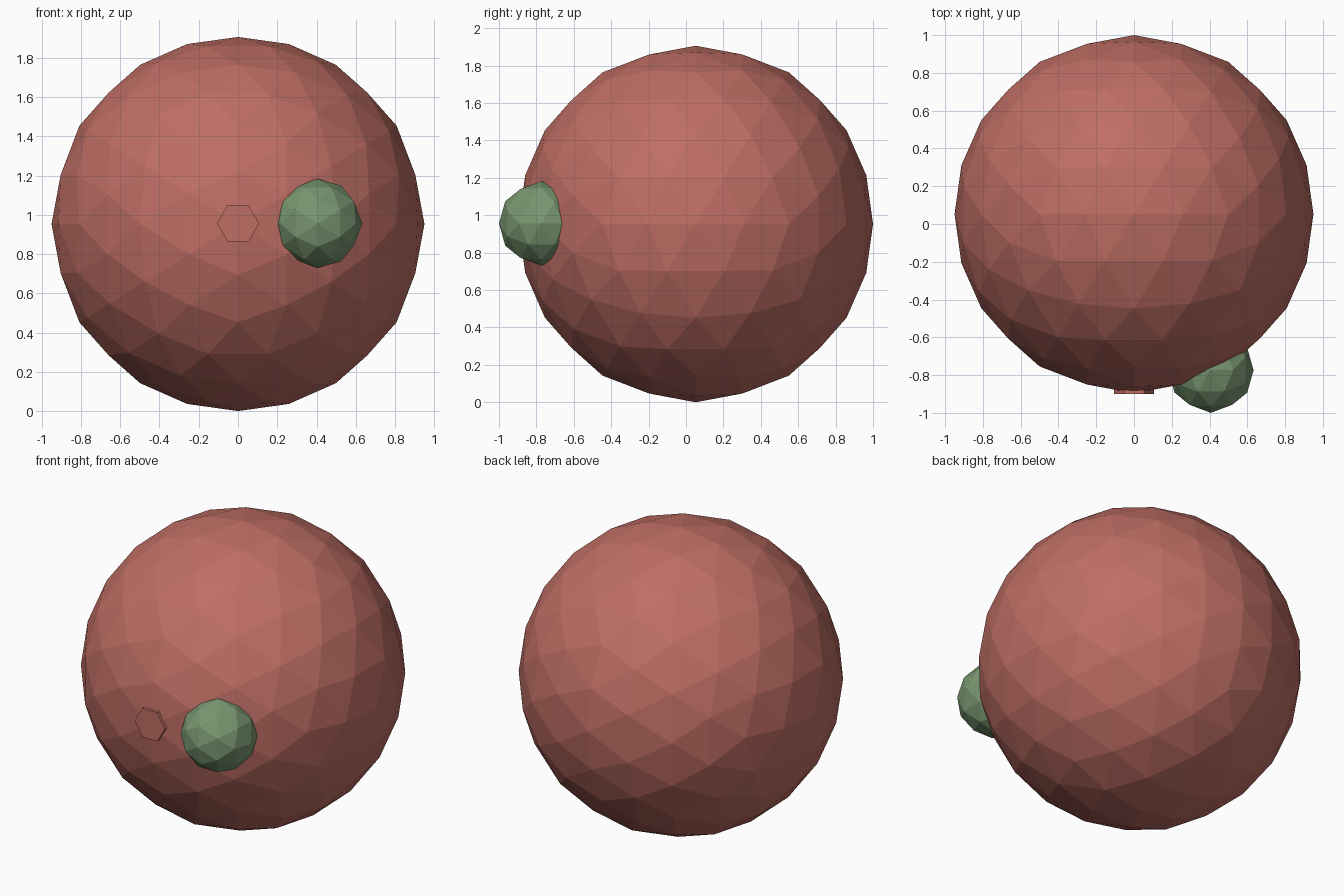
import bpy, bmesh, math
from mathutils import Matrix, Vector

cube = bpy.data.objects.get("Cube")
if cube:
    bpy.data.objects.remove(cube)


def material(name, rgb):
    mat = bpy.data.materials.new(name)
    mat.use_nodes = True
    mat.diffuse_color = (*rgb, 1)
    mat.node_tree.nodes["Principled BSDF"].inputs["Base Color"].default_value = (*rgb, 1)
    return mat


def add_object(name, bm, mat):
    bmesh.ops.recalc_face_normals(bm, faces=bm.faces)
    mesh = bpy.data.meshes.new(name)
    bm.to_mesh(mesh)
    bm.free()
    mesh.materials.append(mat)
    obj = bpy.data.objects.new(name, mesh)
    bpy.context.collection.objects.link(obj)
    return obj


def faceted_ball(name, centre, radii, levels, mat):
    """Icosahedron with an edge centred on each axis, split and rounded."""
    bm = bmesh.new()
    bmesh.ops.create_icosphere(bm, subdivisions=1, radius=1)
    tilt = Matrix.Rotation(-math.atan(2) / 2, 3, 'Y')
    top_pair = sorted(bm.verts, key=lambda v: -(tilt @ v.co).z)[:2]
    if abs((tilt @ top_pair[0].co).z - (tilt @ top_pair[1].co).z) > 0.01:
        tilt = tilt.inverted()
    bmesh.ops.rotate(bm, verts=bm.verts, matrix=tilt)
    for _ in range(levels):
        bmesh.ops.subdivide_edges(bm, edges=bm.edges[:], cuts=1, use_grid_fill=True)
        for v in bm.verts:
            v.co.normalize()
    bmesh.ops.scale(bm, verts=bm.verts, vec=radii)
    bmesh.ops.translate(bm, verts=bm.verts, vec=centre)
    return add_object(name, bm, mat)


red = material("dusty red", (0.515, 0.156, 0.127))
green = material("leaf green", (0.188, 0.305, 0.162))

# Large body and the small ball set into its front left
faceted_ball("body", Vector((0, 0.052, 0.953)), (0.95, 0.948, 0.953), 2, red)
faceted_ball("side_bump", Vector((0.407, -0.774, 0.956)), (0.226, 0.226, 0.226), 1, green)

# Six-sided disc on the front, pointing along y
bm = bmesh.new()
bmesh.ops.create_cone(bm, cap_ends=True, segments=6, radius1=0.107, radius2=0.107, depth=0.06)
# Turn corners to the sides, then face the disc forwards
corner = max(bm.verts, key=lambda v: v.co.x)
if abs(corner.co.y) > 0.01:
    bmesh.ops.rotate(bm, verts=bm.verts, matrix=Matrix.Rotation(math.pi / 6, 3, 'Z'))
bmesh.ops.rotate(bm, verts=bm.verts, matrix=Matrix.Rotation(math.pi / 2, 3, 'X'))
bmesh.ops.translate(bm, verts=bm.verts, vec=(0, -0.869, 0.956))
add_object("front_disc", bm, red)
